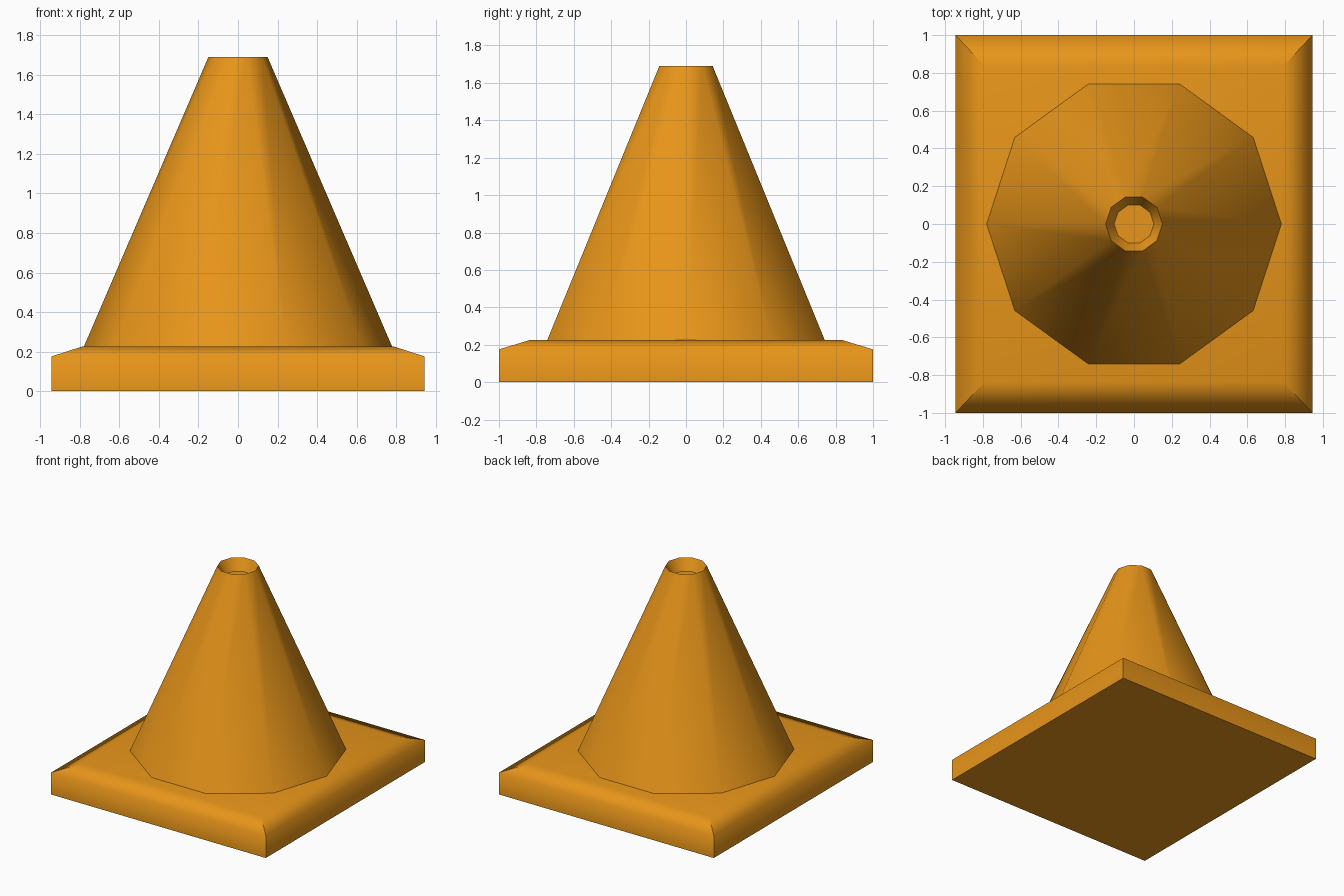
import bpy, bmesh, math

if "Cube" in bpy.data.objects:
    bpy.data.objects.remove(bpy.data.objects["Cube"])

ORANGE = bpy.data.materials.new("orange_plastic")
ORANGE.diffuse_color = (0.8, 0.3, 0.01, 1)
ORANGE.use_nodes = True
ORANGE.node_tree.nodes["Principled BSDF"].inputs["Base Color"].default_value = ORANGE.diffuse_color


def loft(name, rings, cap_start, angle, sharp=None):
    """Skin a stack of equal-length point rings and cap the ends."""
    bm = bmesh.new()
    loops = [[bm.verts.new(p) for p in ring] for ring in rings]
    n = len(loops[0])
    for a, b in zip(loops, loops[1:]):
        for i in range(n):
            j = (i + 1) % n
            bm.faces.new((a[i], a[j], b[j], b[i]))
    bm.faces.new(loops[-1])
    if cap_start:
        bm.faces.new(loops[0][::-1])
    bm.normal_update()
    for e in bm.edges:
        if sharp and sharp(e):
            e.smooth = False
    mesh = bpy.data.meshes.new(name)
    bm.to_mesh(mesh)
    bm.free()
    mesh.materials.append(ORANGE)
    obj = bpy.data.objects.new(name, mesh)
    bpy.context.collection.objects.link(obj)
    bpy.ops.object.select_all(action='DESELECT')
    obj.select_set(True)
    bpy.context.view_layer.objects.active = obj
    bpy.ops.object.shade_smooth_by_angle(angle=math.radians(angle))
    return obj


def rect(x, y, z):
    return [(-x, -y, z), (x, -y, z), (x, y, z), (-x, y, z)]


def decagon(r, z):
    return [(r * math.cos(i * math.tau / 10), r * math.sin(i * math.tau / 10), z)
            for i in range(10)]


def is_corner(e):
    d = e.verts[0].co - e.verts[1].co
    return abs(d.z) > 0.01


# Square foot with sloped upper border, crisp at the four corners
loft("base_plate",
     [rect(0.945, 1, 0), rect(0.945, 1, 0.175), rect(0.79, 0.835, 0.225)],
     True, 80, is_corner)

# Ten-sided cone with a shallow recess in its tip
loft("cone_body",
     [decagon(0.78, 0.225), decagon(0.15, 1.69), decagon(0.12, 1.63),
      decagon(0.105, 1.60)],
     False, 60)
